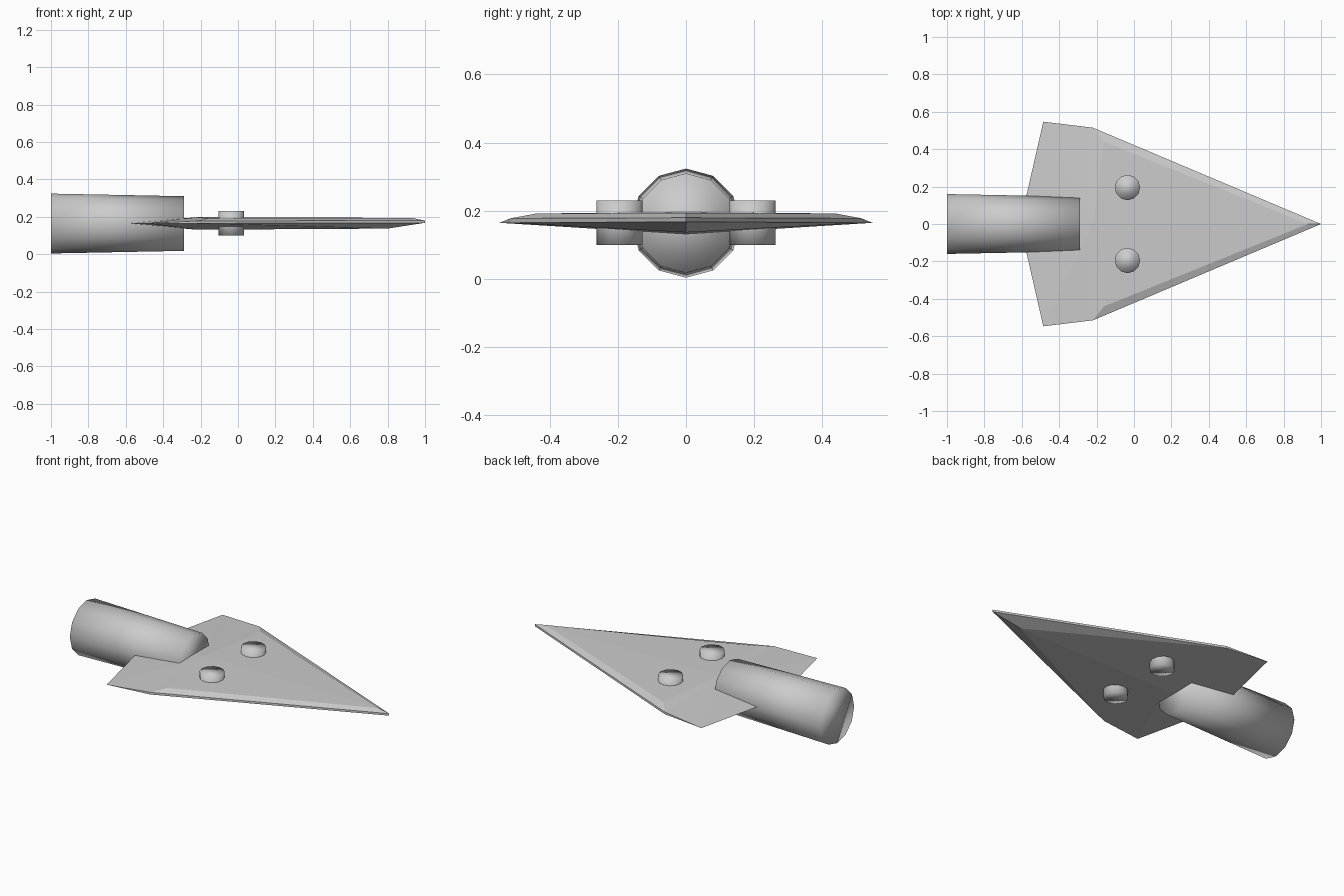
import bpy
import bmesh
from math import pi
from mathutils import Matrix

cube = bpy.data.objects.get("Cube")
if cube:
    bpy.data.objects.remove(cube, do_unlink=True)

grey = bpy.data.materials.new("plain grey")
grey.use_nodes = True
grey.diffuse_color = (0.6, 0.6, 0.6, 1)
grey.node_tree.nodes["Principled BSDF"].inputs["Base Color"].default_value = (0.6, 0.6, 0.6, 1)


def add_object(name, bm, smooth=False):
    bmesh.ops.recalc_face_normals(bm, faces=bm.faces)
    for face in bm.faces:
        face.smooth = smooth
    mesh = bpy.data.meshes.new(name)
    bm.to_mesh(mesh)
    bm.free()
    mesh.materials.append(grey)
    obj = bpy.data.objects.new(name, mesh)
    bpy.context.collection.objects.link(obj)
    return obj


def add_cylinder(name, sides, r1, r2, depth, matrix):
    bm = bmesh.new()
    bmesh.ops.create_cone(bm, cap_ends=True, segments=sides, radius1=r1,
                          radius2=r2, depth=depth, matrix=matrix)
    return add_object(name, bm, smooth=True)


# Tapered shaft lying along x, slimmer toward the blade
add_cylinder("shaft", 12, 0.16, 0.146, 0.71,
             Matrix.Translation((-0.645, 0, 0.164)) @ Matrix.Rotation(pi / 2, 4, "Y"))

# Rivets passing through the blade
for side, y in (("left", 0.195), ("right", -0.195)):
    add_cylinder(side + "_rivet", 12, 0.068, 0.068, 0.13,
                 Matrix.Translation((-0.035, y, 0.165)))

# Half of the blade, mirrored across its centre line
points = {
    "tip": (1, 0, 0.18),
    "tip_low": (1, 0, 0.168),
    "bevel_tip": (0.93, 0, 0.194),
    "ridge": (-0.22, 0, 0.198),
    "bevel": (-0.16, 0.44, 0.192),
    "shoulder": (-0.22, 0.515, 0.178),
    "shoulder_low": (-0.22, 0.515, 0.165),
    "corner": (-0.485, 0.547, 0.165),
    "back": (-0.61, 0, 0.165),
    "keel": (-0.22, 0, 0.131),
    "keel_tip": (0.8, 0, 0.137),
}
faces = [
    "bevel_tip bevel ridge",
    "tip shoulder bevel bevel_tip",
    "ridge bevel shoulder",
    "ridge shoulder corner",
    "ridge corner back",
    "tip tip_low shoulder_low shoulder",
    "shoulder shoulder_low corner",
    "back corner keel",
    "corner shoulder_low keel",
    "keel shoulder_low keel_tip",
    "shoulder_low tip_low keel_tip",
]
bm = bmesh.new()
verts = {name: bm.verts.new(co) for name, co in points.items()}
for face in faces:
    bm.faces.new([verts[name] for name in face.split()])
# Mirror the half and weld the seam
copy = bmesh.ops.duplicate(bm, geom=bm.verts[:] + bm.edges[:] + bm.faces[:])["geom"]
for v in copy:
    if isinstance(v, bmesh.types.BMVert):
        v.co.y = -v.co.y
bmesh.ops.remove_doubles(bm, verts=bm.verts, dist=0.0001)
add_object("blade", bm)
